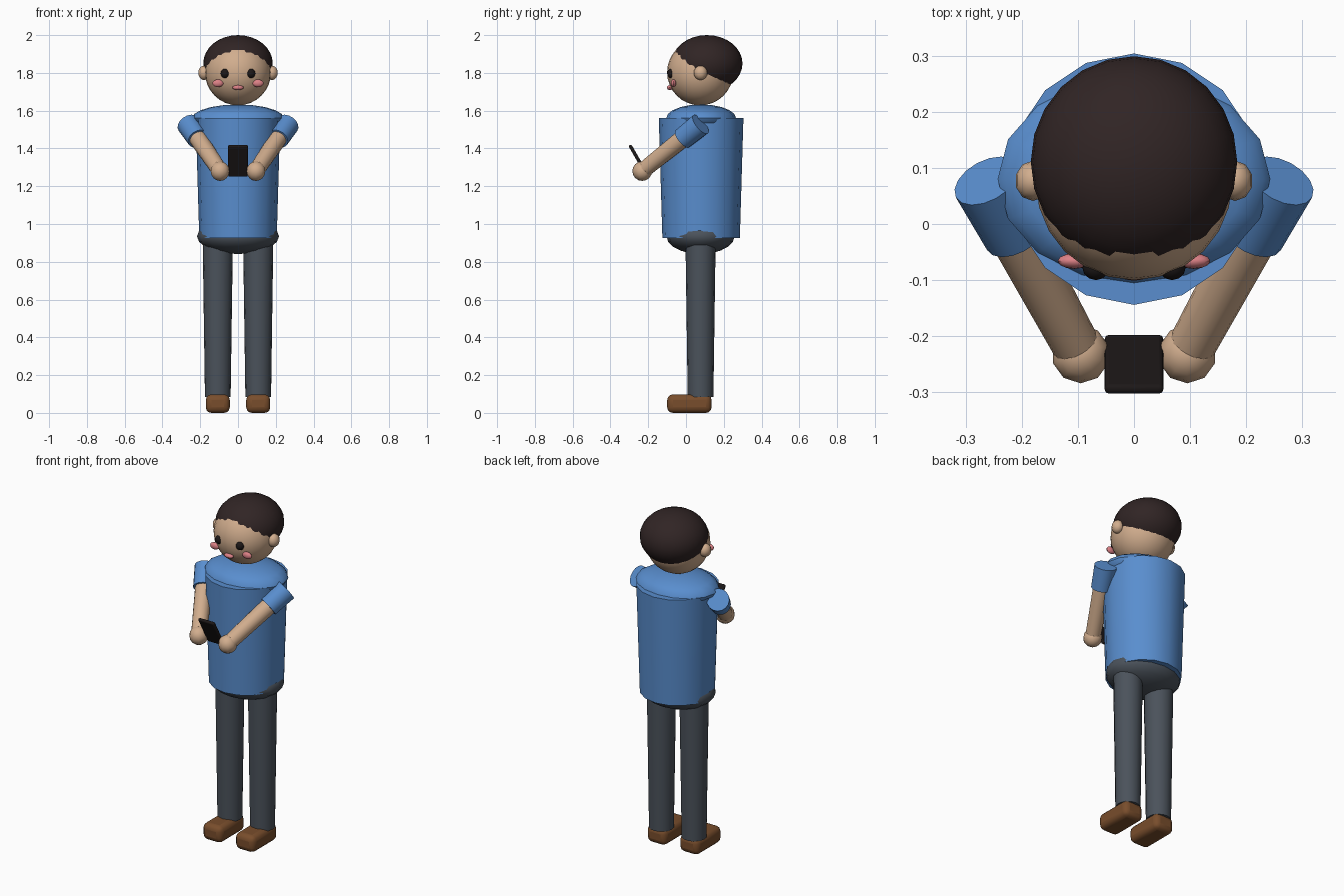
import bpy
from mathutils import Vector

cube = bpy.data.objects.get("Cube")
if cube:
    bpy.data.objects.remove(cube, do_unlink=True)


def material(name, rgb):
    m = bpy.data.materials.new(name)
    m.use_nodes = True
    m.diffuse_color = (*rgb, 1)
    m.node_tree.nodes["Principled BSDF"].inputs["Base Color"].default_value = (*rgb, 1)
    return m


shirt = material("shirt_blue", (0.10, 0.27, 0.62))
skin = material("skin", (0.64, 0.42, 0.27))
hair = material("hair_dark_brown", (0.03, 0.018, 0.018))
trousers = material("trousers_grey", (0.07, 0.085, 0.105))
leather = material("shoe_brown", (0.19, 0.075, 0.025))
pink = material("cheek_pink", (0.72, 0.22, 0.24))
black = material("near_black", (0.012, 0.009, 0.009))


def finish(name, mat):
    ob = bpy.context.object
    ob.name = name
    ob.data.materials.append(mat)
    bpy.ops.object.shade_smooth_by_angle(angle=0.7)
    return ob


def ball(name, mat, loc, radii, segments=16, rings=10):
    bpy.ops.mesh.primitive_uv_sphere_add(segments=segments, ring_count=rings, radius=1, location=loc)
    bpy.context.object.scale = radii
    bpy.ops.object.transform_apply(location=False, rotation=False, scale=True)
    return finish(name, mat)


def tube(name, mat, start, end, r1, r2, sides=16):
    """Tapered cylinder running from start to end."""
    a, b = Vector(start), Vector(end)
    bpy.ops.mesh.primitive_cone_add(vertices=sides, radius1=r1, radius2=r2,
                                    depth=(b - a).length, location=(a + b) / 2)
    ob = bpy.context.object
    if abs((b - a).normalized().z) < 0.999:
        ob.rotation_euler = (b - a).to_track_quat("Z", "Y").to_euler()
    return finish(name, mat)


def box(name, mat, loc, size, bevel, tilt=0):
    bpy.ops.mesh.primitive_cube_add(size=1, location=loc)
    ob = bpy.context.object
    ob.scale = size
    bpy.ops.object.transform_apply(location=False, rotation=False, scale=True)
    ob.rotation_euler.x = tilt
    mod = ob.modifiers.new("rounding", "BEVEL")
    mod.width, mod.segments = bevel, 3
    return finish(name, mat)


# Torso, shoulders and hips
tube("torso", shirt, (0, 0.08, 0.925), (0, 0.08, 1.56), 0.205, 0.224)
ball("shoulders", shirt, (0, 0.08, 1.56), (0.243, 0.185, 0.073))
ball("hips", trousers, (0, 0.077, 0.935), (0.217, 0.18, 0.094))

# Head, hair and mouth
ball("head", skin, (0, 0.075, 1.803), (0.175, 0.175, 0.175), 24, 16)
ball("hair", hair, (0, 0.111, 1.85), (0.184, 0.188, 0.15), 24, 16)
ball("mouth", pink, (0, -0.085, 1.722), (0.03, 0.016, 0.013), 12, 8)

# Paired parts
for side, s in (("left", 1), ("right", -1)):
    ball(side + "_ear", skin, (s * 0.18, 0.077, 1.80), (0.032, 0.036, 0.038), 10, 8)
    ball(side + "_eye", black, (s * 0.068, -0.078, 1.797), (0.024, 0.022, 0.025), 12, 8)
    ball(side + "_cheek", pink, (s * 0.106, -0.066, 1.745), (0.03, 0.014, 0.02), 12, 8)

    # Bent-forward arm with a short sleeve
    shoulder = Vector((s * 0.263, 0.077, 1.528))
    wrist = Vector((s * 0.095, -0.232, 1.28))
    tube(side + "_sleeve", shirt, shoulder, shoulder.lerp(wrist, 0.31), 0.062, 0.058)
    tube(side + "_arm", skin, shoulder.lerp(wrist, 0.1), wrist, 0.049, 0.042)
    ball(side + "_hand", skin, wrist, (0.052, 0.052, 0.052), 10, 8)

    # Leg and shoe
    tube(side + "_leg", trousers, (s * 0.107, 0.077, 0.085), (s * 0.107, 0.077, 0.92), 0.068, 0.08)
    box(side + "_shoe", leather, (s * 0.107, 0.018, 0.049), (0.127, 0.235, 0.098), 0.03)

# Handheld phone leaning away at the top
box("phone", black, (0, -0.25, 1.335), (0.105, 0.018, 0.19), 0.008, 0.52)
